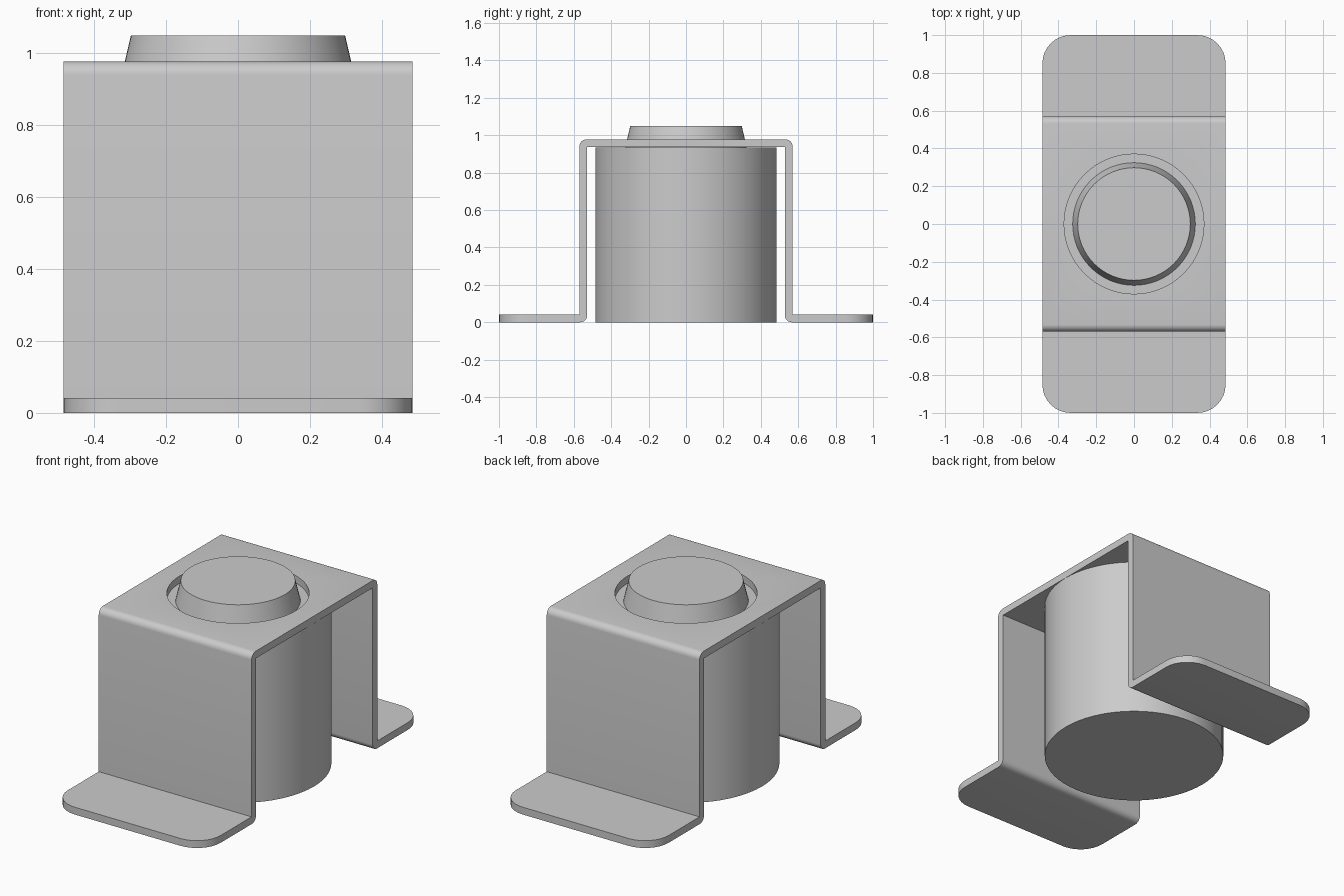
import bpy, bmesh
from math import sin, cos, pi, radians

cube = bpy.data.objects.get("Cube")
if cube:
    bpy.data.objects.remove(cube, do_unlink=True)

grey = bpy.data.materials.new("plain grey")
grey.use_nodes = True
colour = (0.6, 0.6, 0.6, 1)
grey.diffuse_color = colour
grey.node_tree.nodes["Principled BSDF"].inputs["Base Color"].default_value = colour

WIDTH, TOP, SHEET = 0.485, 0.978, 0.042
WALL, REACH, BEND = 0.57, 1.0, 0.038


def finish(obj):
    obj.data.materials.clear()
    obj.data.materials.append(grey)
    bpy.ops.object.select_all(action="DESELECT")
    obj.select_set(True)
    bpy.context.view_layer.objects.active = obj
    bpy.ops.object.shade_smooth_by_angle(angle=radians(35))


def arc(cy, cz, start, end, steps=6):
    angles = [start + (end - start) * i / steps for i in range(steps + 1)]
    return [(cy + BEND * cos(a), cz + BEND * sin(a)) for a in angles]


def round_part(name, bottom_radius, top_radius, z0, z1):
    bpy.ops.mesh.primitive_cone_add(vertices=64, radius1=bottom_radius, radius2=top_radius,
                                    depth=z1 - z0, location=(0, 0, (z0 + z1) / 2))
    obj = bpy.context.object
    obj.name = name
    return obj


# Bent sheet bracket: half profile, mirrored and extruded across the width
inner = WALL - SHEET
half = arc(WALL - BEND, TOP - BEND, pi / 2, 0)
half += [(WALL, SHEET), (REACH, SHEET), (REACH, 0)]
half += arc(inner + BEND, BEND, 1.5 * pi, pi)
half += [(inner, TOP - SHEET)]
profile = half + [(-y, z) for y, z in reversed(half)]

bm = bmesh.new()
face = bm.faces.new([bm.verts.new((-WIDTH, y, z)) for y, z in profile])
grown = bmesh.ops.extrude_face_region(bm, geom=[face])
bmesh.ops.translate(bm, vec=(2 * WIDTH, 0, 0),
                    verts=[v for v in grown["geom"] if isinstance(v, bmesh.types.BMVert)])
# Rounded flange corners
corners = [e for e in bm.edges
           if all(abs(abs(v.co.y) - REACH) < 1e-4 for v in e.verts)
           and abs(e.verts[0].co.z - e.verts[1].co.z) > 0.01]
bmesh.ops.bevel(bm, geom=corners, offset=0.15, offset_type="OFFSET", segments=8,
                profile=0.5, affect="EDGES")
bmesh.ops.recalc_face_normals(bm, faces=bm.faces)
mesh = bpy.data.meshes.new("bracket")
bm.to_mesh(mesh)
bm.free()
bracket = bpy.data.objects.new("bracket", mesh)
bpy.context.collection.objects.link(bracket)

# Clearance hole in the bracket top
cutter = round_part("hole_cutter", 0.37, 0.37, 0.8, 1.2)
cutter.hide_render = True
cut = bracket.modifiers.new("hole", "BOOLEAN")
cut.operation, cut.solver, cut.object = "DIFFERENCE", "EXACT", cutter
bpy.context.view_layer.objects.active = bracket
bpy.ops.object.modifier_apply(modifier=cut.name)
bpy.data.objects.remove(cutter, do_unlink=True)
finish(bracket)

# Cylindrical body and tapered cap
finish(round_part("body", WIDTH, WIDTH, 0, TOP - SHEET - 0.001))
finish(round_part("tapered_cap", 0.325, 0.298, TOP - SHEET - 0.002, 1.05))
